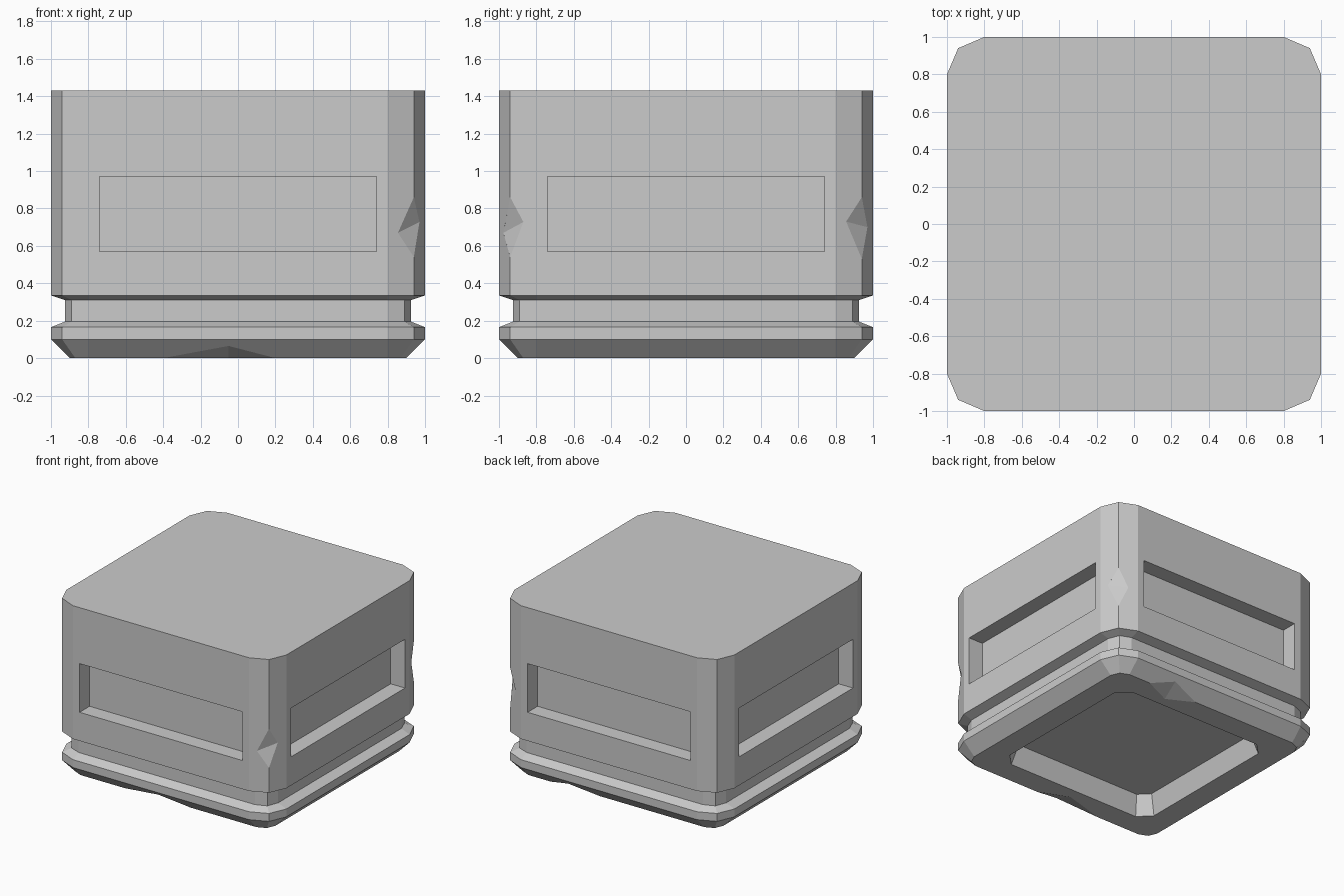
import bpy, bmesh
from math import radians
from mathutils import Matrix, Vector

cube = bpy.data.objects.get("Cube")
if cube:
    bpy.data.objects.remove(cube, do_unlink=True)

# Single stone-grey material
grey = bpy.data.materials.new("stone_grey")
grey.use_nodes = True
colour = (0.6, 0.6, 0.6, 1)
grey.diffuse_color = colour
grey.node_tree.nodes["Principled BSDF"].inputs["Base Color"].default_value = colour


def make_object(name, bm):
    mesh = bpy.data.meshes.new(name)
    bm.to_mesh(mesh)
    bm.free()
    mesh.materials.append(grey)
    obj = bpy.data.objects.new(name, mesh)
    bpy.context.collection.objects.link(obj)
    return obj


def ring(corner_points, z):
    """Repeat one corner's points around the four corners."""
    return [Matrix.Rotation(radians(90 * i), 3, 'Z') @ Vector((x, y, z))
            for i in range(4) for x, y in corner_points]


def hull(bm, points):
    verts = [bm.verts.new(p) for p in points]
    bmesh.ops.convex_hull(bm, input=verts)


# Block body: stacked outlines of (height, half width, corner)
levels = [(0, 0.9, 0.87), (0.1, 1, 0.94), (0.165, 1, 0.94), (0.195, 0.925, 0.89),
          (0.31, 0.925, 0.89), (0.335, 1, 0.94), (1.43, 1, 0.94)]
bm = bmesh.new()
rows = [[bm.verts.new(p) for p in ring([(h, 0.8), (c, c), (0.8, h)], z)]
        for z, h, c in levels]
for low, high in zip(rows, rows[1:]):
    n = len(low)
    for i in range(n):
        j = (i + 1) % n
        bm.faces.new((low[i], low[j], high[j], high[i]))
bm.faces.new(rows[0][::-1])
bm.faces.new(rows[-1])
bmesh.ops.recalc_face_normals(bm, faces=bm.faces)
body = make_object("block_body", bm)

# Cutter pieces, all convex
bm = bmesh.new()

# Rectangular recess in every side
for i in range(4):
    turn = Matrix.Rotation(radians(90 * i), 3, 'Z')
    hull(bm, [turn @ Vector((x, y, z)) for x in (-0.74, 0.74)
              for y in (-1.2, -0.87) for z in (0.57, 0.97)])

# Tapered recess under the base
hull(bm, ring([(0.715, 0.615), (0.615, 0.715)], -0.02)
     + ring([(0.66, 0.58), (0.58, 0.66)], 0.16))

# Chips on two upright corners
hull(bm, [(0.94, -0.94, 0.86), (0.855, -0.976, 0.67), (0.975, -0.865, 0.73),
          (0.94, -0.94, 0.54), (1.3, -1.3, 0.7)])
hull(bm, [(0.94, 0.94, 0.86), (0.975, 0.855, 0.73), (0.87, 0.97, 0.7),
          (0.94, 0.94, 0.53), (1.3, 1.3, 0.7)])

# Chips on the front and back lower edges
hull(bm, [(-0.4, -0.9, 0), (0.2, -0.9, 0), (-0.05, -0.965, 0.065),
          (-0.05, -0.8, 0), (-0.05, -1.2, -0.2)])
hull(bm, [(0.6, 0.9, 0), (0.15, 0.9, 0), (0.4, 0.96, 0.06),
          (0.36, 0.79, 0), (0.38, 1.2, -0.2)])
cutter = make_object("recess_cutter", bm)
cutter.hide_render = True

# Carve the body, then discard the cutter
carve = body.modifiers.new("carve", 'BOOLEAN')
carve.operation = 'DIFFERENCE'
carve.solver = 'EXACT'
carve.object = cutter
bpy.context.view_layer.objects.active = body
body.select_set(True)
bpy.ops.object.modifier_apply(modifier=carve.name)
bpy.data.objects.remove(cutter, do_unlink=True)
